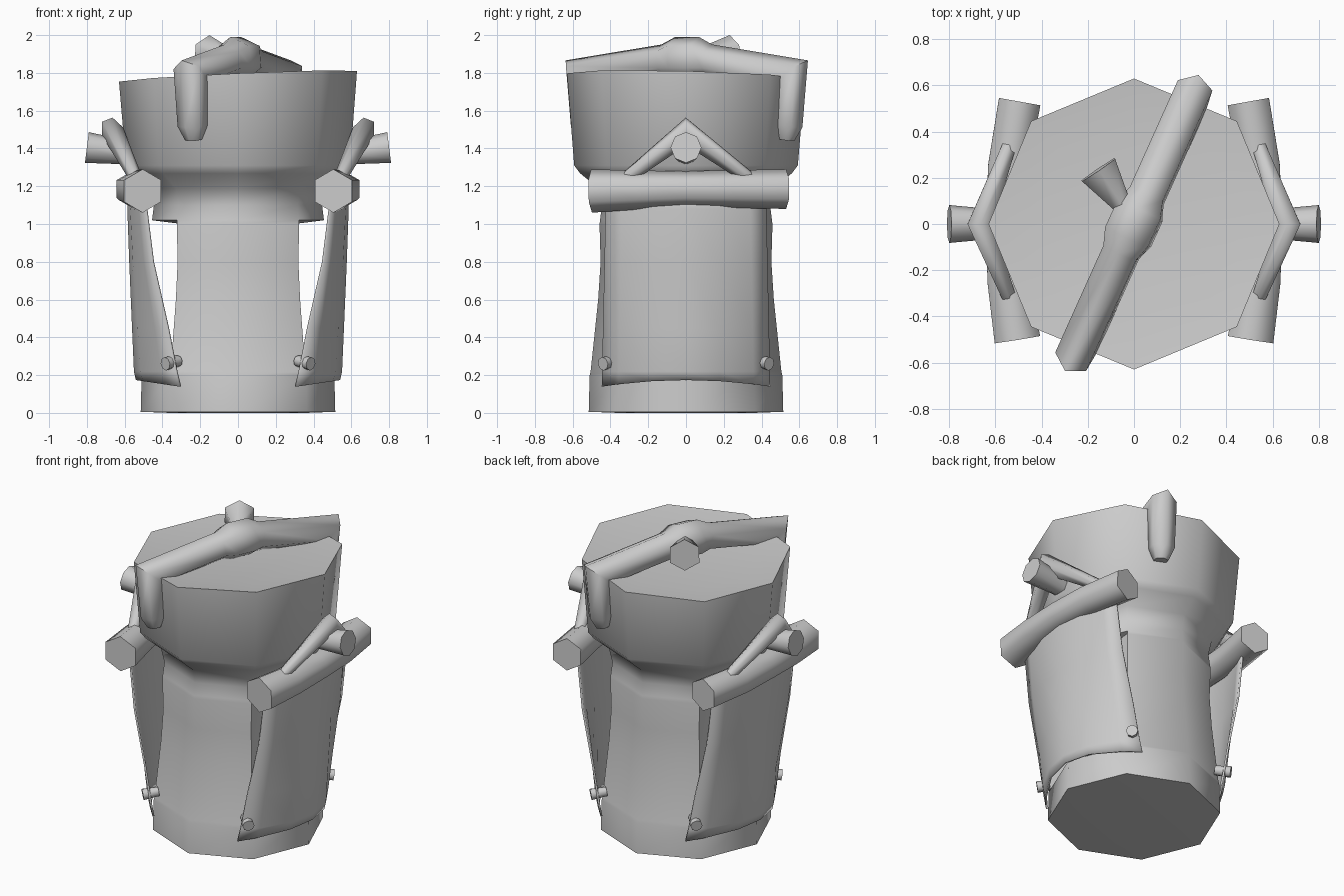
import bpy, bmesh, math
from mathutils import Vector

if "Cube" in bpy.data.objects:
    bpy.data.objects.remove(bpy.data.objects["Cube"])

metal = bpy.data.materials.new("plain_grey")
metal.use_nodes = True
GREY = (0.6, 0.6, 0.6, 1)
metal.diffuse_color = GREY
metal.node_tree.nodes["Principled BSDF"].inputs["Base Color"].default_value = GREY


def finish(name, bm, angle=65):
    bmesh.ops.recalc_face_normals(bm, faces=bm.faces)
    mesh = bpy.data.meshes.new(name)
    bm.to_mesh(mesh)
    bm.free()
    mesh.materials.append(metal)
    obj = bpy.data.objects.new(name, mesh)
    bpy.context.collection.objects.link(obj)
    bpy.ops.object.select_all(action="DESELECT")
    obj.select_set(True)
    bpy.context.view_layer.objects.active = obj
    bpy.ops.object.shade_smooth_by_angle(angle=math.radians(angle))
    return obj


def skin(bm, rings):
    """Bridge closed rings of points and cap both ends."""
    loops = [[bm.verts.new(p) for p in ring] for ring in rings]
    n = len(loops[0])
    for a, b in zip(loops, loops[1:]):
        for i in range(n):
            j = (i + 1) % n
            bm.faces.new((a[i], a[j], b[j], b[i]))
    bm.faces.new(loops[0])
    bm.faces.new(loops[-1])


def tube(name, path, radii, sides=6, up=(0, 0, 1)):
    """Sweep a polygon along a path with mitred corners."""
    pts = [Vector(p) for p in path]
    dirs = [(b - a).normalized() for a, b in zip(pts, pts[1:])]
    u = Vector(up)
    u = (u - dirs[0] * u.dot(dirs[0])).normalized()
    v = dirs[0].cross(u)
    turns = [2 * math.pi * i / sides for i in range(sides)]
    offsets = [u * math.cos(t) + v * math.sin(t) for t in turns]
    rings = [[pts[0] + o * radii[0] for o in offsets]]
    for k in range(1, len(pts)):
        d = dirs[k - 1]
        normal = (d + dirs[min(k, len(dirs) - 1)]).normalized()
        offsets = [o - d * (o.dot(normal) / d.dot(normal)) for o in offsets]
        rings.append([pts[k] + o * radii[k] for o in offsets])
    bm = bmesh.new()
    skin(bm, rings)
    return finish(name, bm)


# Octagonal body: (radius, height, recessed sides)
PROFILE = [(0.36, 0, 0), (0.515, 0.006, 0), (0.51, 0.2, 0), (0.505, 0.22, 1),
           (0.465, 0.6, 1), (0.452, 0.8, 1), (0.458, 1.0, 1), (0.455, 1.02, 0),
           (0.445, 1.1, 0), (0.465, 1.19, 0), (0.56, 1.268, 0), (0.592, 1.31, 0),
           (0.63, 1.782, 0), (0.45, 1.762, 0)]
rings = []
for r, z, recessed in PROFILE:
    ring = []
    for i in range(8):
        t = i * math.pi / 4
        x, y = r * math.cos(t), r * math.sin(t)
        if recessed and i in (0, 4):
            x *= 0.65
        tilt = 0.045 * x - 0.025 * y if z > 1.5 else 0
        ring.append((x, y, z + tilt))
    rings.append(ring)
body = bmesh.new()
skin(body, rings)
finish("body", body)

# Carrying handle across the top, the same when turned half way round
half = [(-0.235, -0.53, 1.445), (-0.24, -0.54, 1.52), (-0.25, -0.555, 1.79),
        (-0.055, -0.122, 1.862), (-0.025, -0.055, 1.873)]
path = half + [(-x, -y, z) for x, y, z in reversed(half)]
widths = [0.045, 0.08, 0.09, 0.09, 0.118]
tube("top_handle", path, widths + widths[::-1], up=(1, 0, 0))
tube("handle_knob", [(-0.01, 0.03, 1.88), (-0.05, 0.08, 1.89), (-0.155, 0.235, 1.9)],
     [0.04, 0.045, 0.1])

# Hanging flap: (height, centre x, edge x)
FLAP = [(1.2, 0.57, 0.49), (1.08, 0.58, 0.485), (0.8, 0.57, 0.45),
        (0.45, 0.555, 0.37), (0.22, 0.545, 0.325), (0.14, 0.535, 0.305)]

for side, label in ((1, "left"), (-1, "right")):
    flap = bmesh.new()
    rows = []
    for z, mid, edge in FLAP:
        row = []
        for s in (-1, -0.8, -0.4, 0, 0.4, 0.8, 1):
            x = mid + (edge - mid) * s * s
            sag = 0.035 * (1 - s * s) if z < 0.2 else 0
            row.append(flap.verts.new((side * x, (0.445 - 0.02 * z) * s, z + sag)))
        rows.append(row)
    for a, b in zip(rows, rows[1:]):
        for i in range(len(a) - 1):
            flap.faces.new((a[i], a[i + 1], b[i + 1], b[i]))
    obj = finish(label + "_flap", flap)
    solid = obj.modifiers.new("thickness", "SOLIDIFY")
    solid.thickness = 0.012
    solid.offset = 0

    # Bowed bar holding the flap
    tube(label + "_bar",
         [(side * 0.505, -0.5, 1.175), (side * 0.545, -0.25, 1.18), (side * 0.56, 0, 1.185),
          (side * 0.545, 0.25, 1.185), (side * 0.495, 0.53, 1.185)],
         [0.115, 0.103, 0.095, 0.1, 0.105])

    # Triangular loop and the peg it hangs from
    tube(label + "_loop",
         [(side * 0.54, -0.32, 1.24), (side * 0.665, 0, 1.49), (side * 0.54, 0.34, 1.24)],
         [0.034, 0.06, 0.034])
    tube(label + "_peg", [(side * 0.56, 0, 1.375), (side * 0.8, 0, 1.405)],
         [0.06, 0.082], sides=8)

    # Studs pinning the lower corners of the flap
    for end, place in ((-1, "front"), (1, "back")):
        inner = (side * 0.315, end * 0.375, 0.275)
        outer = (side * 0.385, end * 0.44, 0.26)
        tube(f"{label}_{place}_stud", [inner, outer], [0.03, 0.036], sides=8)
